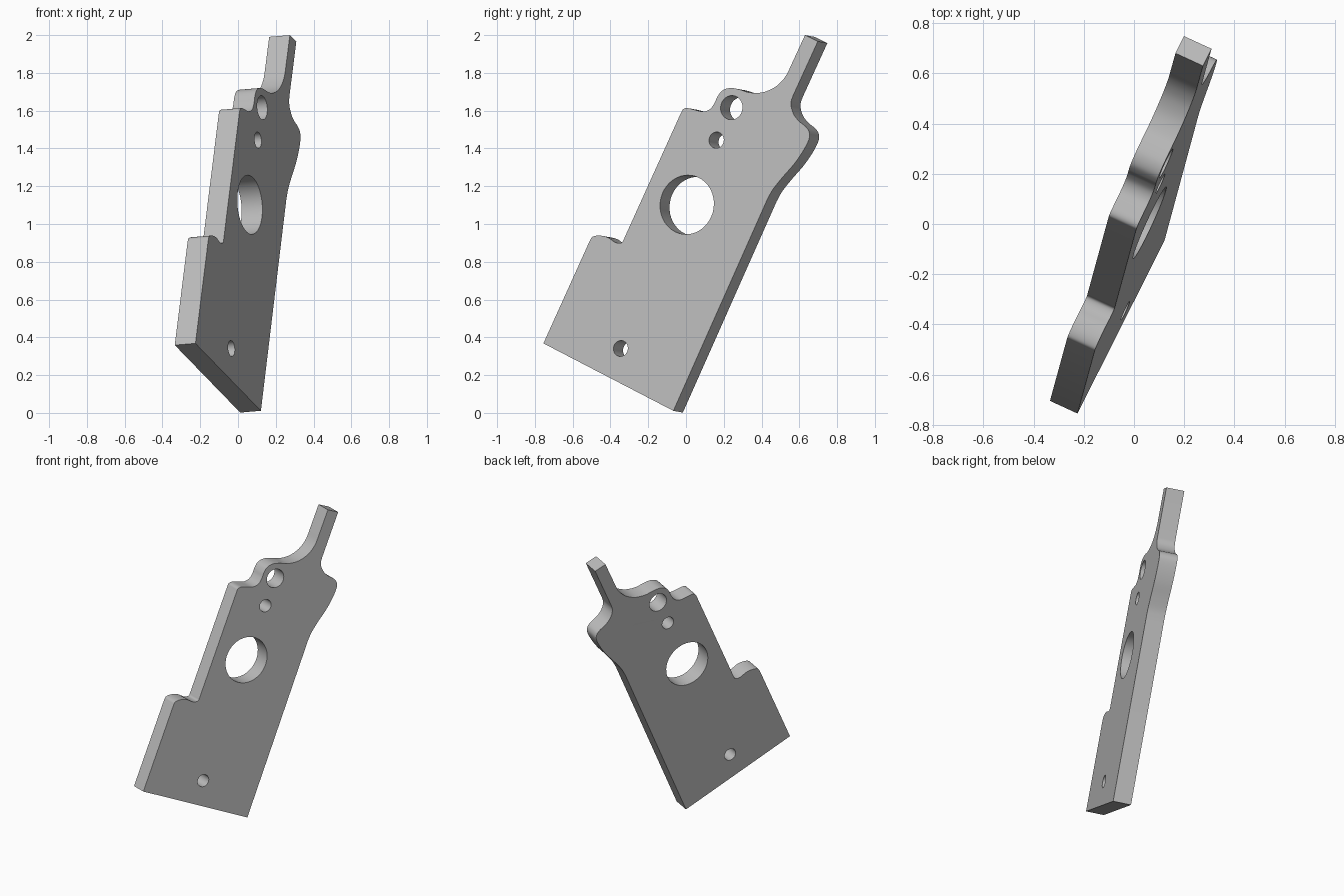
import bpy
import bmesh
import math
from mathutils import Matrix, Vector

cube = bpy.data.objects.get("Cube")
if cube:
    bpy.data.objects.remove(cube, do_unlink=True)

THICKNESS = 0.121

# Tilted frame of the plate: two in-plane axes and the face normal
normal = Vector((1, -0.46, 0.084)).normalized()
across = Vector((0.46, 1, 0)).normalized()
along = normal.cross(across)
frame = Matrix((across, along, normal)).transposed()
origin = Vector((0.153, 0, 0))


def to_plate(y, z):
    """Side-on position (y, z) on the outer face -> in-plane coordinates."""
    point = Vector((0.46 * y - 0.084 * z, y, z))
    return Vector((point.dot(across), point.dot(along)))


def smooth_run(points, steps=6):
    """Sample a smooth curve through the points; single points stay corners."""
    pts = [to_plate(*p) for p in points]
    if len(pts) < 3:
        return pts
    pts = [2 * pts[0] - pts[1]] + pts + [2 * pts[-1] - pts[-2]]
    result = []
    for a, b, c, d in zip(pts, pts[1:], pts[2:], pts[3:]):
        for i in range(steps):
            t = i / steps
            result.append(0.5 * (2 * b + (c - a) * t
                                 + (2 * a - 5 * b + 4 * c - d) * t ** 2
                                 + (3 * b - a - 3 * c + d) * t ** 3))
    return result + [pts[-2]]


def circle(y, z, radius, sides=48):
    centre = to_plate(y, z)
    angles = [math.tau * i / sides for i in range(sides)]
    return [centre + radius * Vector((math.cos(a), math.sin(a))) for a in angles]


def add_loop(curve, points):
    spline = curve.splines.new('POLY')
    spline.points.add(len(points) - 1)
    for target, p in zip(spline.points, points):
        target.co = (p.x, p.y, 0, 1)
    spline.use_cyclic_u = True


# Outline as runs: curved runs are joined by straight edges
lower_corner = [(-0.755, 0.368)]
step_notch = [(-0.51, 0.91), (-0.495, 0.932), (-0.46, 0.939), (-0.415, 0.929),
              (-0.375, 0.903), (-0.342, 0.9), (-0.328, 0.922)]
shoulder = [(-0.026, 1.59), (-0.015, 1.608), (0.005, 1.614), (0.04, 1.606),
            (0.087, 1.595), (0.124, 1.606), (0.15, 1.638), (0.167, 1.675),
            (0.193, 1.707), (0.235, 1.72), (0.283, 1.712), (0.336, 1.696),
            (0.4, 1.696), (0.458, 1.717), (0.5, 1.749), (0.532, 1.79),
            (0.558, 1.844)]
tip_corners = [(0.63, 2)], [(0.698, 1.967)]
back_bulge = [(0.567, 1.68), (0.557, 1.65), (0.558, 1.615), (0.574, 1.574),
              (0.6, 1.543), (0.632, 1.517), (0.651, 1.49), (0.652, 1.452),
              (0.622, 1.39), (0.574, 1.32), (0.51, 1.246), (0.46, 1.183),
              (0.43, 1.13)]
bottom_corner = [(-0.067, 0.011)]
outline = []
for run in (lower_corner, step_notch, shoulder, *tip_corners, back_bulge, bottom_corner):
    outline += smooth_run(run)

# Flat profile with its four round holes, extruded to the plate thickness
curve = bpy.data.curves.new("plate_profile", 'CURVE')
curve.dimensions = '2D'
curve.fill_mode = 'BOTH'
curve.extrude = THICKNESS / 2
add_loop(curve, outline)
for hole in ((0.005, 1.102, 0.157), (0.241, 1.616, 0.064),
             (0.161, 1.444, 0.043), (-0.346, 0.341, 0.042)):
    add_loop(curve, circle(*hole))

profile = bpy.data.objects.new("plate_profile", curve)
bpy.context.collection.objects.link(profile)
bpy.context.view_layer.update()
evaluated = profile.evaluated_get(bpy.context.evaluated_depsgraph_get())
mesh = bpy.data.meshes.new_from_object(evaluated)
bpy.data.objects.remove(profile, do_unlink=True)

# Weld the caps to the walls
bm = bmesh.new()
bm.from_mesh(mesh)
bmesh.ops.remove_doubles(bm, verts=bm.verts, dist=0.0005)
bmesh.ops.recalc_face_normals(bm, faces=bm.faces)
bm.to_mesh(mesh)
bm.free()

# Place the plate in its tilted pose
mesh.transform(Matrix.Translation(origin - normal * THICKNESS / 2) @ frame.to_4x4())
plate = bpy.data.objects.new("bracket_plate", mesh)
bpy.context.collection.objects.link(plate)

grey = bpy.data.materials.new("plain_grey")
grey.use_nodes = True
colour = (0.5, 0.5, 0.5, 1)
grey.diffuse_color = colour
grey.node_tree.nodes["Principled BSDF"].inputs["Base Color"].default_value = colour
mesh.materials.clear()
mesh.materials.append(grey)

bpy.ops.object.select_all(action='DESELECT')
plate.select_set(True)
bpy.context.view_layer.objects.active = plate
bpy.ops.object.shade_smooth_by_angle(angle=math.radians(35))
